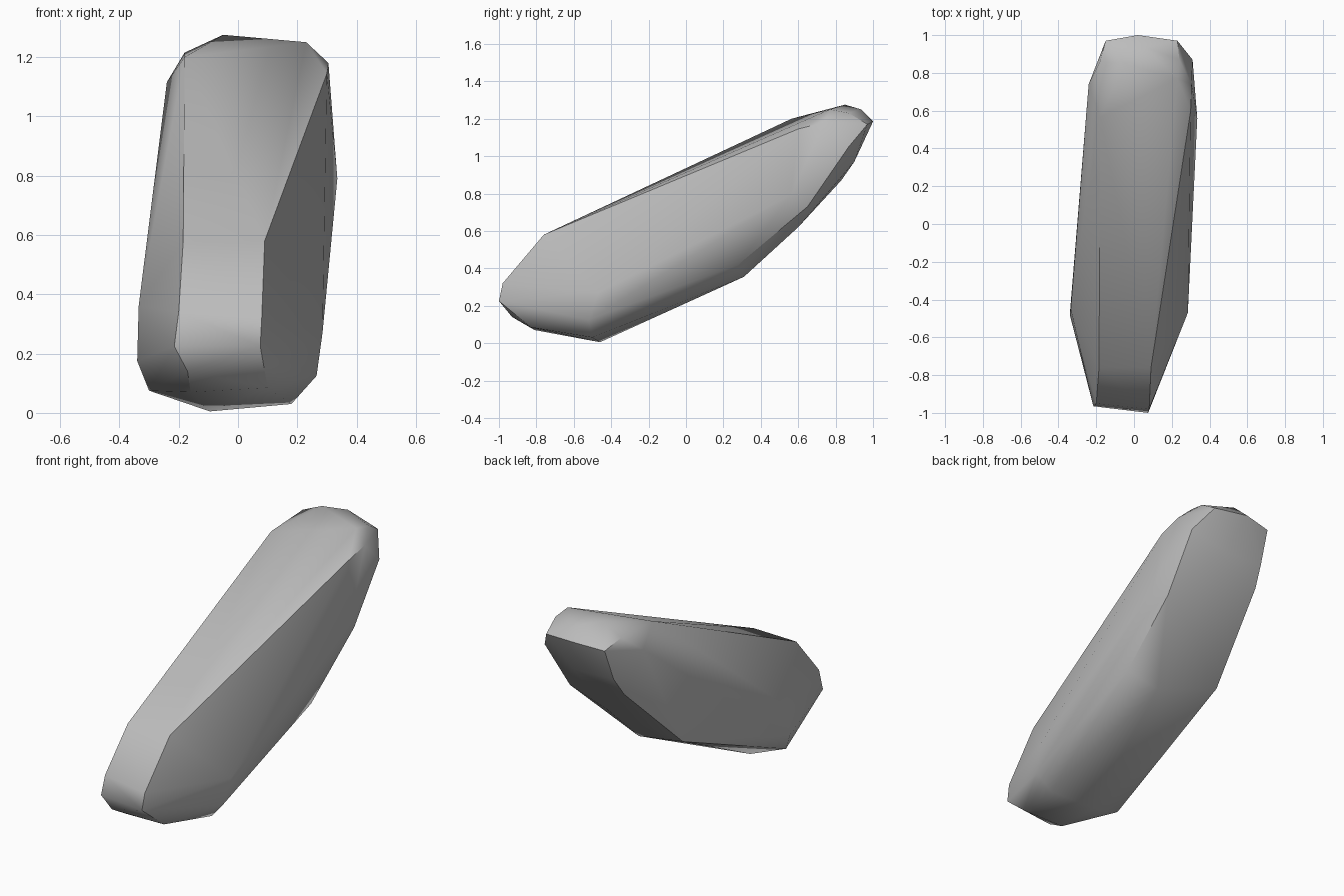
import bpy
import bmesh
import math
from mathutils import Vector

# Remove the default cube only
default_cube = bpy.data.objects.get("Cube")
if default_cube:
    bpy.data.objects.remove(default_cube, do_unlink=True)


def make_material(name, colour):
    material = bpy.data.materials.new(name)
    material.use_nodes = True
    material.diffuse_color = colour
    shader = next(node for node in material.node_tree.nodes if node.type == "BSDF_PRINCIPLED")
    shader.inputs["Base Color"].default_value = colour
    shader.inputs["Roughness"].default_value = 0.9
    return material


# Corner points of the boulder, grouped by region
front_nose = [
    (.075, -1, .225), (-.215, -.965, .225), (-.2, -.95, .34),
    (.08, -.98, .32), (.09, -.76, .58), (-.185, -.76, .575),
]
underside = [
    (.1, -.83, .085), (-.16, -.81, .07), (-.17, -.93, .14),
    (.18, -.5, .03), (-.095, -.46, .005), (-.3, -.5, .075),
]
flanks = [
    (.265, -.52, .125), (.285, -.47, .27), (.335, .56, .79),
    (-.34, -.48, .175), (-.335, -.45, .36), (-.24, .74, 1.115),
]
sloping_back = [
    (.28, .28, .42), (.09, .31, .355), (-.26, .4, .45),
    (.3, .65, .73), (.09, .6, .62), (.29, .75, .87),
    (-.18, .83, .87), (-.16, .9, .98), (.1, .9, .97),
]
crown = [
    (-.18, .565, 1.2), (.3, .6, 1.145), (-.18, .86, 1.215),
    (-.05, .85, 1.275), (.23, .77, 1.25), (.24, .87, 1.23),
    (.305, .74, 1.18), (.31, .87, 1.05), (.06, .935, 1.25),
    (-.15, .97, 1.17), (.02, 1, 1.185), (.23, .97, 1.17),
]


def build_hull(name, regions, material):
    """Wrap the corner points in one closed, faceted skin."""
    mesh = bpy.data.meshes.new(name)
    bm = bmesh.new()
    for region in regions:
        for point in region:
            bm.verts.new(Vector(point))
    hull = bmesh.ops.convex_hull(bm, input=bm.verts[:])
    inside = [item for item in hull["geom_interior"] if isinstance(item, bmesh.types.BMVert)]
    bmesh.ops.delete(bm, geom=inside, context="VERTS")
    bmesh.ops.recalc_face_normals(bm, faces=bm.faces[:])
    bm.to_mesh(mesh)
    bm.free()
    mesh.materials.append(material)
    rock = bpy.data.objects.new(name, mesh)
    bpy.context.collection.objects.link(rock)
    return rock


stone_grey = make_material("stone grey", (.5, .5, .5, 1))
boulder = build_hull("boulder", [front_nose, underside, flanks, sloping_back, crown], stone_grey)

# Soft faces with crisp ridges
bpy.ops.object.select_all(action="DESELECT")
boulder.select_set(True)
bpy.context.view_layer.objects.active = boulder
bpy.ops.object.shade_smooth_by_angle(angle=math.radians(42))
